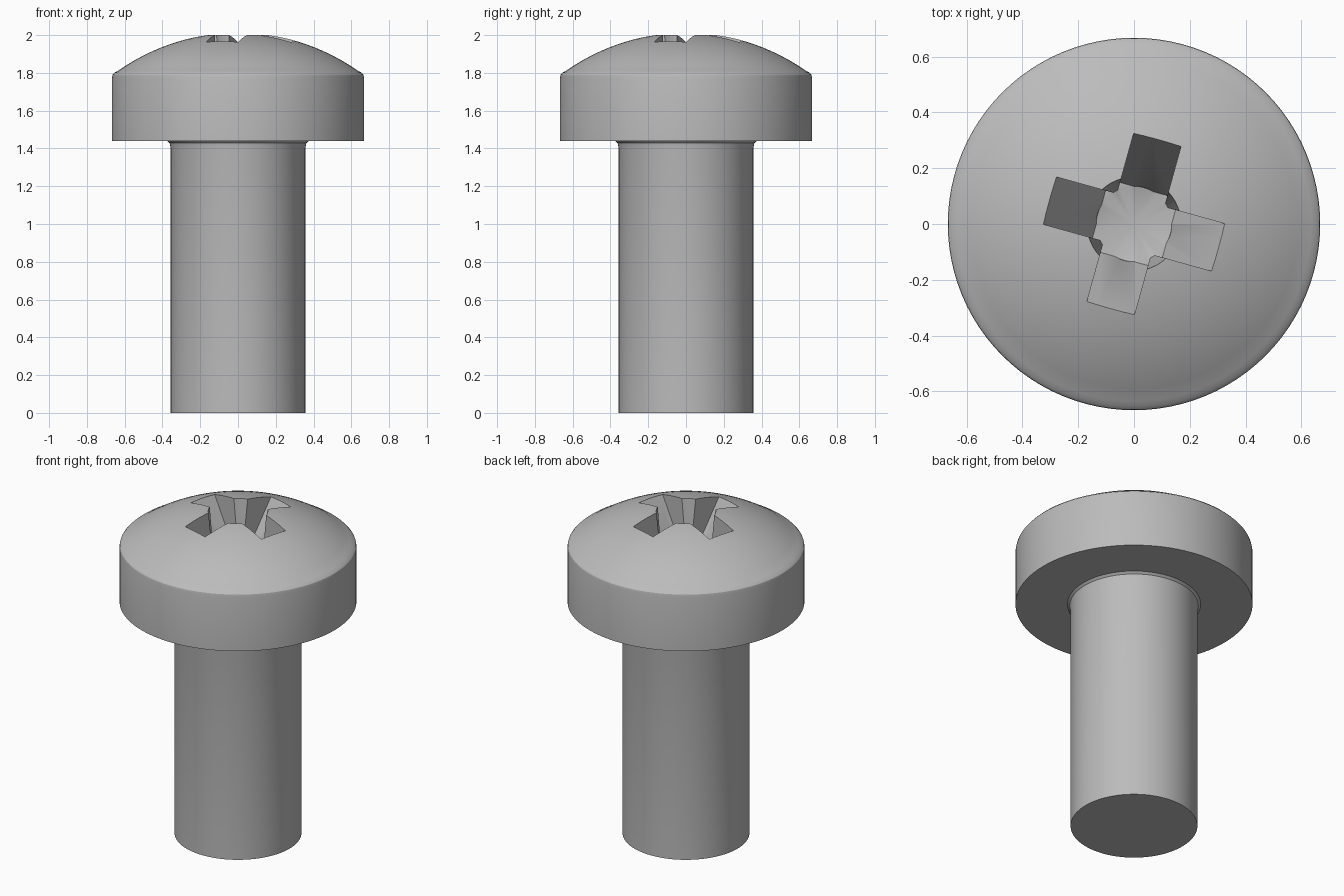
import bpy, bmesh, math
from mathutils import Matrix

cube = bpy.data.objects.get("Cube")
if cube:
    bpy.data.objects.remove(cube, do_unlink=True)

steel = bpy.data.materials.new("grey steel")
steel.use_nodes = True
GREY = (0.5, 0.5, 0.5, 1)
steel.diffuse_color = GREY
steel.node_tree.nodes["Principled BSDF"].inputs["Base Color"].default_value = GREY


def make_object(name, bm):
    bmesh.ops.recalc_face_normals(bm, faces=bm.faces)
    mesh = bpy.data.meshes.new(name)
    bm.to_mesh(mesh)
    bm.free()
    mesh.materials.append(steel)
    obj = bpy.data.objects.new(name, mesh)
    bpy.context.collection.objects.link(obj)
    return obj


def lathe(name, profile, steps):
    """Turn a radius/height profile around the z axis."""
    bm = bmesh.new()
    verts = [bm.verts.new((r, 0, z)) for r, z in profile]
    edges = [bm.edges.new(pair) for pair in zip(verts, verts[1:])]
    bmesh.ops.spin(bm, geom=verts + edges, cent=(0, 0, 0), axis=(0, 0, 1),
                   angle=math.tau, steps=steps)
    bmesh.ops.remove_doubles(bm, verts=bm.verts, dist=1e-5)
    return make_object(name, bm)


def slot(name, low, high, half_width, bottom, top, angle):
    """Straight-sided bar whose two ends slope inwards going down."""
    bm = bmesh.new()
    outline = [(-low, bottom), (low, bottom), (high, top), (-high, top)]
    face = bm.faces.new([bm.verts.new((x, -half_width, z)) for x, z in outline])
    moved = bmesh.ops.extrude_face_region(bm, geom=[face])["geom"]
    bmesh.ops.translate(bm, vec=(0, 2 * half_width, 0),
                        verts=[v for v in moved if isinstance(v, bmesh.types.BMVert)])
    bm.transform(Matrix.Rotation(angle, 4, "Z"))
    return make_object(name, bm)


# Screw body: shank, small neck fillet, head with rounded rim and domed top
DOME_R, APEX, RIM = 1.1, 2.0125, 0.635
profile = [(0, 0), (0.357, 0), (0.357, 1.405), (0.362, 1.428), (0.375, 1.44),
           (0.667, 1.44), (0.667, 1.775), (0.664, 1.79), (0.653, 1.802)]
for i in range(15):
    r = RIM * (1 - i / 14)
    profile.append((r, APEX - DOME_R + math.sqrt(DOME_R ** 2 - r ** 2)))
screw = lathe("screw_body", profile, 96)

# Cross recess: tapered core with a conical floor plus two crossed slots
TILT = math.radians(-15.5)
cutters = [
    lathe("recess_core", [(0, 1.62), (0.135, 1.66), (0.178, 2.1), (0, 2.1)], 48),
    slot("recess_slot_a", 0.13, 0.395, 0.088, 1.66, 2.1, TILT),
    slot("recess_slot_b", 0.13, 0.395, 0.088, 1.66, 2.1, TILT + math.pi / 2),
]
bpy.context.view_layer.objects.active = screw
for cutter in cutters:
    mod = screw.modifiers.new(cutter.name, "BOOLEAN")
    mod.operation = "DIFFERENCE"
    mod.solver = "EXACT"
    mod.object = cutter
    bpy.ops.object.modifier_apply(modifier=mod.name)
for cutter in cutters:
    bpy.data.objects.remove(cutter, do_unlink=True)

# Smooth shading with crisp edges
bpy.ops.object.select_all(action="DESELECT")
screw.select_set(True)
bpy.ops.object.shade_smooth_by_angle(angle=math.radians(30))
